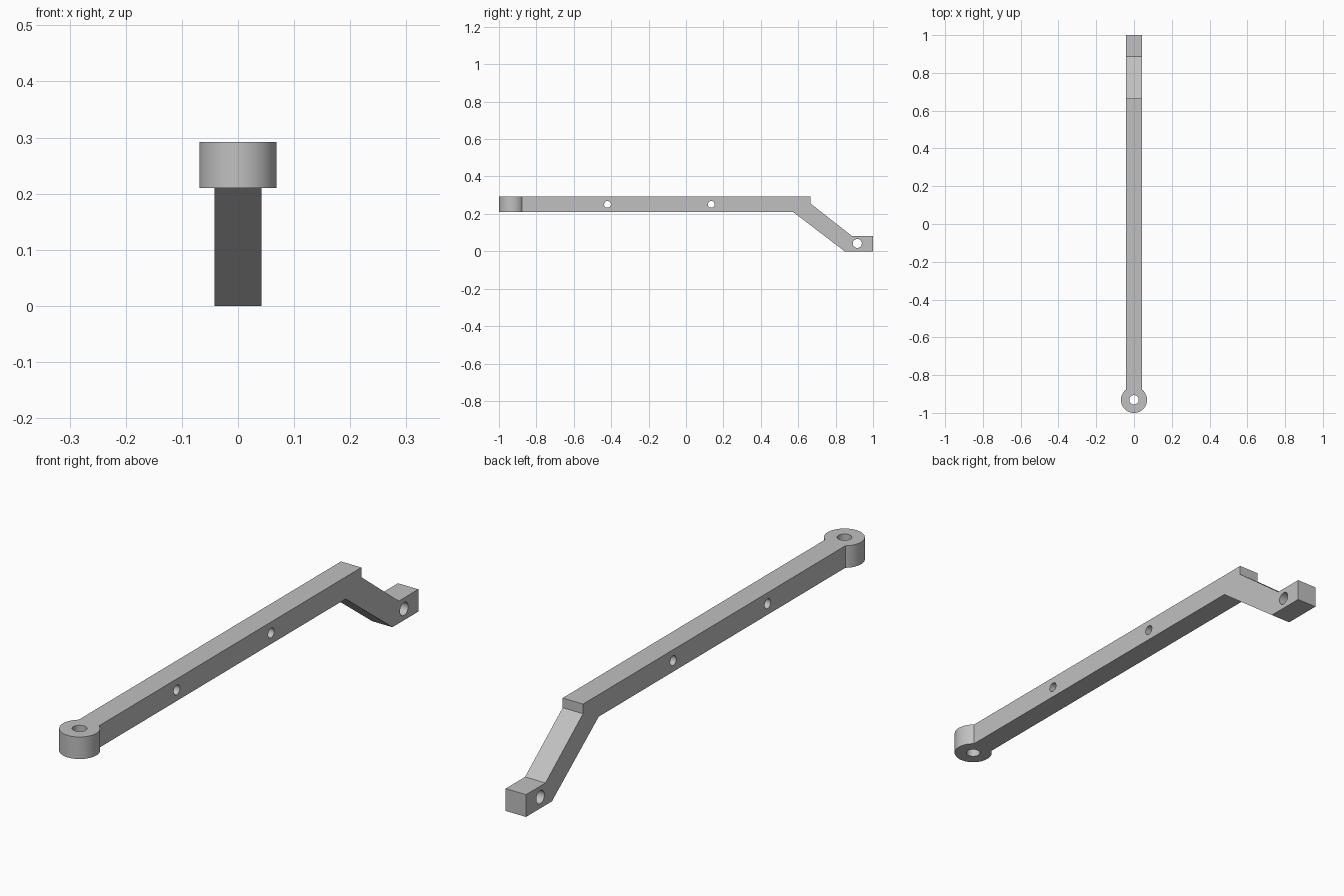
import bpy, bmesh, math
from mathutils import Matrix, Vector

old = bpy.data.objects.get("Cube")
if old:
    bpy.data.objects.remove(old, do_unlink=True)

HALF_W = 0.042
BOTTOM, TOP = 0.21, 0.292
EYE_Y, EYE_R = -0.931, 0.069

grey = bpy.data.materials.new("plain grey")
grey.use_nodes = True
colour = (0.53, 0.53, 0.53, 1)
grey.diffuse_color = colour
grey.node_tree.nodes["Principled BSDF"].inputs["Base Color"].default_value = colour


def make_object(name, bm):
    bmesh.ops.recalc_face_normals(bm, faces=bm.faces)
    mesh = bpy.data.meshes.new(name)
    bm.to_mesh(mesh)
    bm.free()
    mesh.materials.append(grey)
    obj = bpy.data.objects.new(name, mesh)
    bpy.context.collection.objects.link(obj)
    return obj


def cylinder(name, centre, radius, length, axis="Z"):
    bm = bmesh.new()
    turn = Matrix.Rotation(math.pi / 2, 4, "Y") if axis == "X" else Matrix()
    bmesh.ops.create_cone(bm, cap_ends=True, segments=64, radius1=radius, radius2=radius,
                          depth=length, matrix=Matrix.Translation(centre) @ turn)
    return make_object(name, bm)


def combine(target, other, operation):
    mod = target.modifiers.new(other.name, "BOOLEAN")
    mod.operation = operation
    mod.solver = "EXACT"
    mod.object = other
    bpy.context.view_layer.objects.active = target
    bpy.ops.object.modifier_apply(modifier=mod.name)
    bpy.data.objects.remove(other, do_unlink=True)


# Cranked bar: side profile (y, z) extruded across the width
profile = [(EYE_Y + 0.04, BOTTOM), (0.573, BOTTOM), (0.848, 0), (1, 0), (1, 0.083),
           (0.886, 0.083), (0.665, 0.256), (0.665, TOP), (EYE_Y + 0.04, TOP)]
bm = bmesh.new()
side = bm.faces.new([bm.verts.new((-HALF_W, y, z)) for y, z in profile])
swept = bmesh.ops.extrude_face_region(bm, geom=[side])["geom"]
bmesh.ops.translate(bm, vec=Vector((2 * HALF_W, 0, 0)),
                    verts=[v for v in swept if isinstance(v, bmesh.types.BMVert)])
arm = make_object("cranked_arm", bm)

# Round eye at the front end
mid = (BOTTOM + TOP) / 2
combine(arm, cylinder("eye", (0, EYE_Y, mid), EYE_R, TOP - BOTTOM), "UNION")

# Bored holes: one upright through the eye, three across the arm
combine(arm, cylinder("eye_bore", (0, EYE_Y, mid), 0.025, 0.3), "DIFFERENCE")
for y, z, radius in [(-0.42, mid, 0.018), (0.135, mid, 0.018), (0.916, 0.042, 0.024)]:
    combine(arm, cylinder("cross_bore", (0, y, z), radius, 0.3, "X"), "DIFFERENCE")

# Smooth the round walls, keep the corners crisp
bpy.ops.object.select_all(action="DESELECT")
arm.select_set(True)
bpy.context.view_layer.objects.active = arm
bpy.ops.object.shade_smooth_by_angle(angle=math.radians(25))
